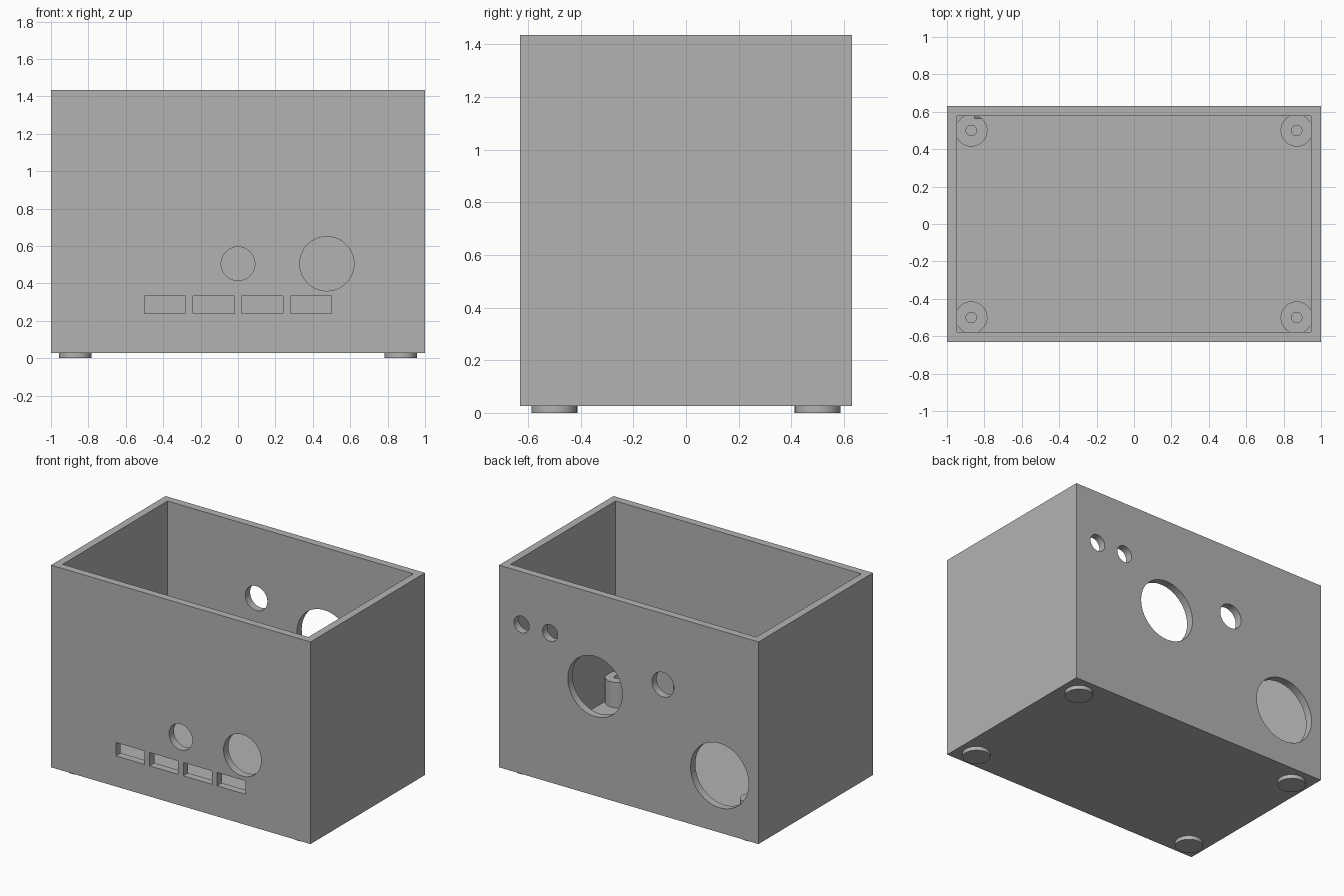
import bpy
import math

if "Cube" in bpy.data.objects:
    bpy.data.objects.remove(bpy.data.objects["Cube"], do_unlink=True)

grey = bpy.data.materials.new("plain grey")
grey.use_nodes = True
colour = (0.45, 0.45, 0.45, 1)
grey.diffuse_color = colour
grey.node_tree.nodes["Principled BSDF"].inputs["Base Color"].default_value = colour

BOTTOM, TOP, FLOOR = 0.027, 1.435, 0.083
HALF_X, HALF_Y, WALL = 1.0, 0.63, 0.053
POST_TOP = 0.26
CORNERS = [(sx * 0.87, sy * 0.5) for sx in (-1, 1) for sy in (-1, 1)]


def finish(name):
    ob = bpy.context.object
    ob.name = name
    ob.data.materials.append(grey)
    return ob


def box(name, low, high):
    centre = [(a + b) / 2 for a, b in zip(low, high)]
    bpy.ops.mesh.primitive_cube_add(size=1, location=centre)
    ob = finish(name)
    ob.scale = [b - a for a, b in zip(low, high)]
    bpy.ops.object.transform_apply(location=False, rotation=False, scale=True)
    return ob


def upright(name, x, y, radius, low, high):
    bpy.ops.mesh.primitive_cylinder_add(
        vertices=64, radius=radius, depth=high - low, location=(x, y, (low + high) / 2))
    return finish(name)


def round_hole(name, x, z, radius, y_low, y_high):
    bpy.ops.mesh.primitive_cylinder_add(
        vertices=64, radius=radius, depth=y_high - y_low,
        location=(x, (y_low + y_high) / 2, z), rotation=(math.pi / 2, 0, 0))
    return finish(name)


def combine(target, tool, operation):
    """Apply a boolean and remove the tool."""
    tool.hide_render = True
    mod = target.modifiers.new("cut", "BOOLEAN")
    mod.operation = operation
    mod.solver = "EXACT"
    mod.object = tool
    bpy.context.view_layer.objects.active = target
    bpy.ops.object.modifier_apply(modifier=mod.name)
    bpy.data.objects.remove(tool, do_unlink=True)


def smooth(ob):
    bpy.ops.object.select_all(action="DESELECT")
    ob.select_set(True)
    bpy.context.view_layer.objects.active = ob
    bpy.ops.object.shade_smooth_by_angle(angle=math.radians(30))


# Open-topped case
case = box("case", (-HALF_X, -HALF_Y, BOTTOM), (HALF_X, HALF_Y, TOP))
cavity = box("cavity", (WALL - HALF_X, WALL - HALF_Y, FLOOR),
             (HALF_X - WALL, HALF_Y - WALL, TOP + 0.2))
combine(case, cavity, "DIFFERENCE")

# Corner screw posts with bores
for x, y in CORNERS:
    combine(case, upright("post", x, y, 0.086, FLOOR - 0.02, POST_TOP), "UNION")
for x, y in CORNERS:
    combine(case, upright("bore", x, y, 0.028, FLOOR + 0.01, POST_TOP + 0.1), "DIFFERENCE")

# Front openings: two round holes and a row of four slots
for x, z, r in [(0, 0.505, 0.09), (0.475, 0.505, 0.145)]:
    combine(case, round_hole("front_hole", x, z, r, -0.7, -0.565), "DIFFERENCE")
for i in range(4):
    left = -0.5 + i * 0.26
    slot = box("slot", (left, -0.7, 0.24), (left + 0.22, -0.565, 0.333))
    combine(case, slot, "DIFFERENCE")

# Back openings: x, z, radius
for x, z, r in [(0.826, 1.068, 0.058), (0.606, 1.068, 0.058), (0.26, 0.788, 0.21),
                (-0.263, 0.94, 0.085), (-0.70, 0.424, 0.224)]:
    combine(case, round_hole("back_hole", x, z, r, 0.565, 0.7), "DIFFERENCE")
smooth(case)

# Feet
for x, y in CORNERS:
    name = ("back" if y > 0 else "front") + ("_left" if x > 0 else "_right") + "_foot"
    smooth(upright(name, x, y, 0.087, 0, BOTTOM))
